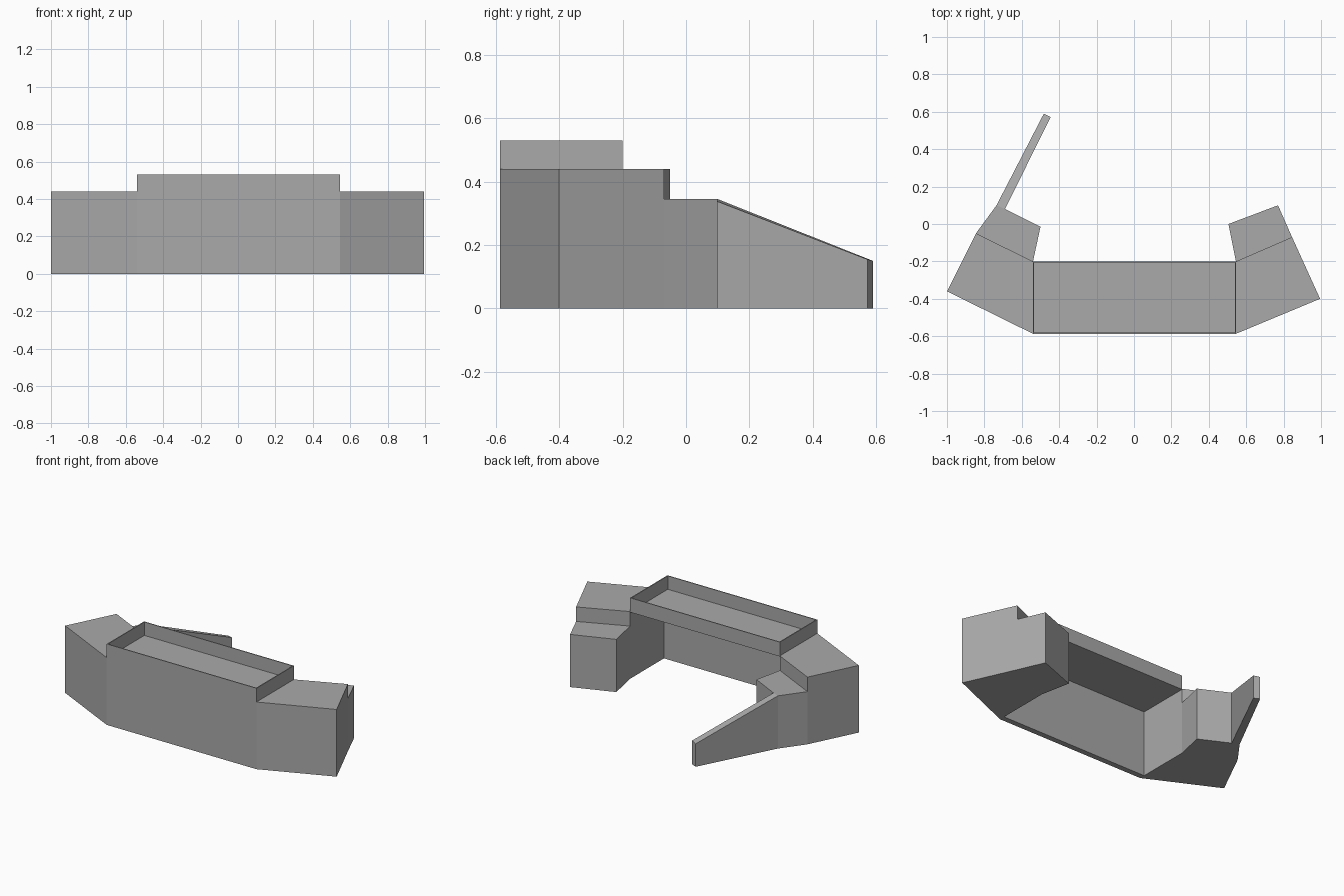
import bpy
import bmesh

if "Cube" in bpy.data.objects:
    bpy.data.objects.remove(bpy.data.objects["Cube"])

concrete = bpy.data.materials.new("concrete grey")
concrete.diffuse_color = (0.40, 0.40, 0.40, 1)
concrete.use_nodes = True
concrete.node_tree.nodes["Principled BSDF"].inputs["Base Color"].default_value = concrete.diffuse_color


def prism(name, outline, bottom, tops):
    """Vertical prism over an outline; tops is one height or one per corner."""
    n = len(outline)
    if not isinstance(tops, (list, tuple)):
        tops = [tops] * n
    bm = bmesh.new()
    low = [bm.verts.new((x, y, bottom)) for x, y in outline]
    high = [bm.verts.new((x, y, z)) for (x, y), z in zip(outline, tops)]
    bm.faces.new(low[::-1])
    bm.faces.new(high)
    for i in range(n):
        j = (i + 1) % n
        bm.faces.new((low[i], low[j], high[j], high[i]))
    bmesh.ops.recalc_face_normals(bm, faces=bm.faces[:])
    mesh = bpy.data.meshes.new(name)
    bm.to_mesh(mesh)
    bm.free()
    mesh.materials.append(concrete)
    obj = bpy.data.objects.new(name, mesh)
    bpy.context.collection.objects.link(obj)
    return obj


def rect(x0, x1, y0, y1):
    return [(x0, y0), (x1, y0), (x1, y1), (x0, y1)]


ROOF, STEP, RIM = 0.44, 0.345, 0.53
X0, X1, FRONT, BACK = -0.54, 0.545, -0.587, -0.20
T = 0.006

# Central shelter, open at the back and underneath: front wall and thin roof
prism("front_wall", rect(X0, X1, FRONT, -0.55), 0, ROOF)
prism("roof_deck", rect(X0, X1, FRONT, BACK), ROOF - 0.004, ROOF + 0.002)

# Thin parapet around the roof
prism("parapet_front", rect(X0, X1, FRONT, FRONT + T), ROOF, RIM)
prism("parapet_back", rect(X0, X1, BACK - T, BACK), ROOF, RIM)
for side, x in (("left", X0), ("right", X1 - T)):
    prism("parapet_" + side, rect(x, x + T, FRONT + T, BACK - T), ROOF, RIM)

# Right flank: tall block and lower stepped block
prism("right_flank", [(X1, FRONT), (0.995, -0.40), (0.845, -0.07), (X1, BACK)], 0, ROOF)
prism("right_step", [(X1, BACK), (0.845, -0.07), (0.77, 0.10), (0.505, 0.0)], 0, STEP)

# Left flank: tall block and lower stepped block
prism("left_flank", [(X0, FRONT), (X0, BACK), (-0.845, -0.05), (-1.0, -0.36)], 0, ROOF)
prism("left_step", [(X0, BACK), (-0.50, -0.015), (-0.69, 0.08), (-0.735, 0.10),
                    (-0.845, -0.05)], 0, STEP)

# Sloping wing wall running back from the left flank
prism("wing_wall", [(-0.69, 0.08), (-0.445, 0.572), (-0.482, 0.59), (-0.735, 0.10)],
      0, [STEP, 0.155, 0.15, STEP])
